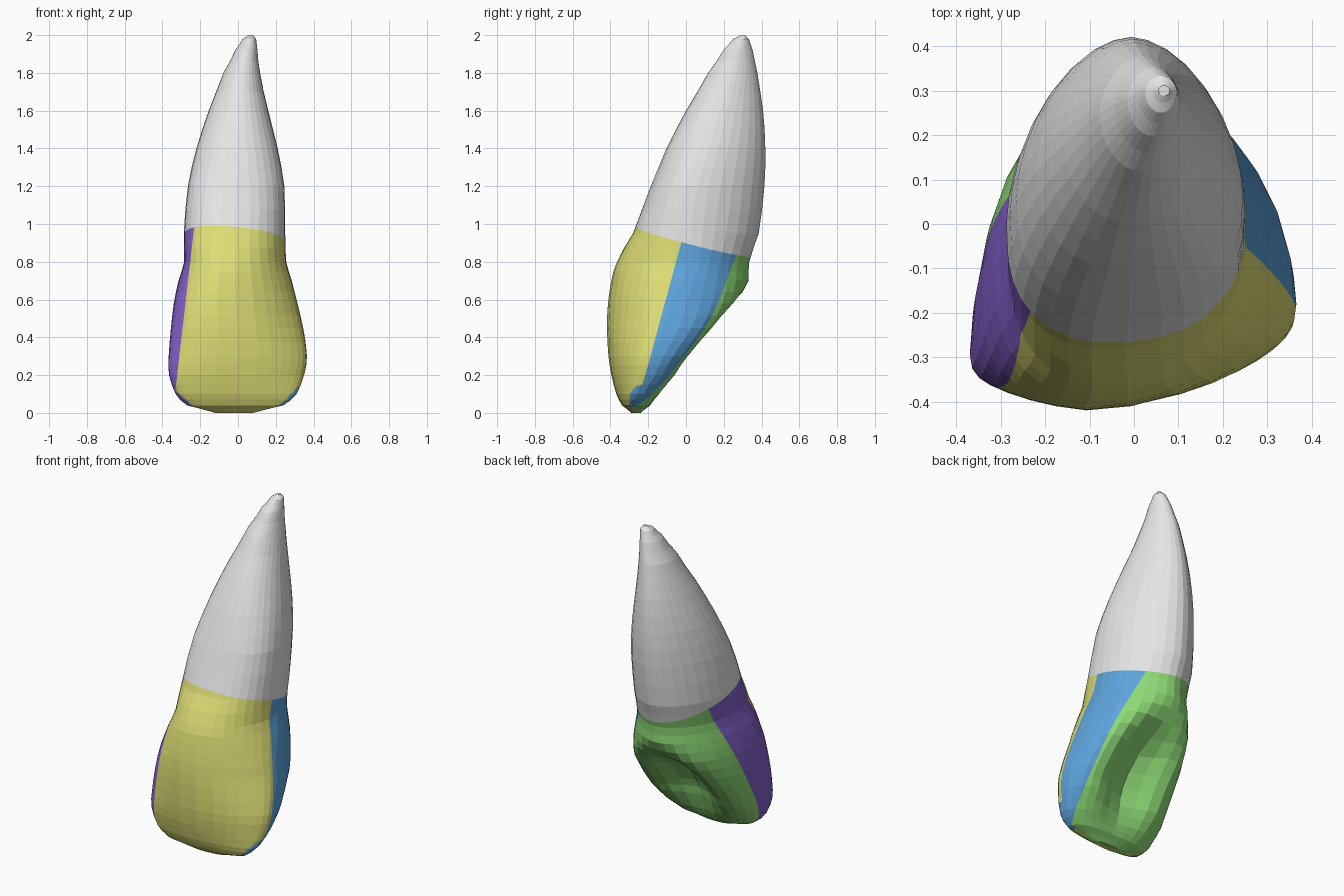
import bpy, bmesh, math
from mathutils import Vector

if "Cube" in bpy.data.objects:
    bpy.data.objects.remove(bpy.data.objects["Cube"], do_unlink=True)

SEGMENTS = 32

# Height, right edge, left edge, front, back, depth of both side edges, hollow depth
SECTIONS = [
    (0, -.12, .08, -.29, -.24, -.27, -.27, 0),
    (.04, -.27, .24, -.34, -.18, -.29, -.28, .01),
    (.1, -.33, .31, -.37, -.11, -.3, -.26, .05),
    (.2, -.365, .35, -.397, 0, -.3, -.215, .13),
    (.3, -.367, .365, -.413, .09, -.28, -.18, .19),
    (.45, -.355, .345, -.422, .235, -.24, -.12, .21),
    (.58, -.34, .315, -.417, .32, -.18, -.08, .08),
    (.7, -.315, .285, -.4, .332, -.1, -.02, 0),
    (.8, -.285, .255, -.37, .335, -.04, .02, 0),
    (.95, -.287, .25, -.285, .385, 0, .03, 0),
    (1.2, -.265, .245, -.19, .415, .05, .06, 0),
    (1.4, -.22, .21, -.105, .42, .12, .12, 0),
    (1.6, -.155, .16, 0, .408, .18, .18, 0),
    (1.8, -.077, .117, .117, .378, .25, .25, 0),
    (1.92, -.015, .103, .197, .353, .28, .28, 0),
    (1.98, .025, .096, .25, .333, .3, .3, 0),
    (2, .055, .08, .288, .312, .3, .3, 0),
]


def make_material(name, colour):
    mat = bpy.data.materials.new(name)
    mat.use_nodes = True
    rgba = (*colour, 1)
    mat.diffuse_color = rgba
    for node in mat.node_tree.nodes:
        if node.type == 'BSDF_PRINCIPLED':
            node.inputs["Base Color"].default_value = rgba
    return mat


def refine(sections):
    """Insert a smoothly interpolated section between each pair."""
    result = []
    last = len(sections) - 1
    for i in range(last):
        before, a = sections[max(i - 1, 0)], sections[i]
        b, after = sections[i + 1], sections[min(i + 2, last)]
        middle = [(9 * (q + r) - p - s) / 16
                  for p, q, r, s in zip(before, a, b, after)]
        middle[0] = (a[0] + b[0]) / 2
        middle[-1] = max(middle[-1], 0)
        result += [a, middle]
    return result + [sections[last]]


def power(value, exponent):
    return math.copysign(abs(value) ** exponent, value)


def fade(z, full, none):
    return min(max((none - z) / (none - full), 0), 1)


def section_points(section):
    """Broad leaning front, narrower hollowed back, skewed side edges."""
    z, right, left, front, back, waist_right, waist_left, hollow = section
    centre, half = (right + left) / 2, (left - right) / 2
    front_shape = 2 + 0.65 * fade(z, 1.1, 1.7)
    back_shape = 1.8 + 0.5 * fade(z, 0.45, 0.72)
    lean = 0.12 * fade(z, 1.1, 1.6) + 0.2 * fade(z, 0.5, 0.95)
    points = []
    for i in range(SEGMENTS):
        angle = math.tau * i / SEGMENTS
        at_back = math.sin(angle) > 0
        shape = 2 / (back_shape if at_back else front_shape)
        across = power(math.cos(angle), shape)
        along = power(math.sin(angle), shape)
        y = waist_right + (waist_left - waist_right) * (across + 1) / 2
        if at_back:
            y += (back - y) * along
            y -= hollow * math.exp(-(across / 0.5) ** 2) * along
        else:
            taper = 1 - lean * max(across + 0.3, 0) ** 1.5
            y += (y - front) * along * taper
        points.append(Vector((centre + half * across, y, z)))
    return points


def above_neck(p):
    return p.z + 0.26 * p.y + 0.07 * p.x > 0.915


def on_left(p):
    return p.x > 0 and not above_neck(p)


def on_right(p):
    return p.x < 0 and not above_neck(p)


def left_corner(p):
    return p.x - 1.1 * p.z > 0.17


def cut(bm, normal, offset, region):
    """Split the faces of one region along the plane normal . p = offset."""
    normal = Vector(normal)
    faces = [f for f in bm.faces if region(f.calc_center_median())]
    edges = {e for f in faces for e in f.edges}
    verts = {v for f in faces for v in f.verts}
    bmesh.ops.bisect_plane(bm, geom=[*verts, *edges, *faces], dist=0.0001,
                           plane_co=normal * offset / normal.length_squared,
                           plane_no=normal)


def zone(p):
    """Material index for a point on the surface."""
    if above_neck(p):
        return 0
    facing_front = p.y < 0.272 * p.z - 0.27
    if p.x < 0:
        outer = p.x < 0.115 * p.z - 0.345 or p.x + 1.1 * p.z < -0.2
        if outer and p.y < 0.49 * p.z - 0.295:
            return 3
        return 1 if facing_front else 4
    if facing_front:
        return 2 if left_corner(p) and p.y > -0.3 else 1
    return 4 if p.y - p.x > 0.79 * p.z - 0.53 else 2


# Loft the root and crown as one closed skin
bm = bmesh.new()
rings = [[bm.verts.new(p) for p in section_points(s)] for s in refine(SECTIONS)]
for lower, upper in zip(rings, rings[1:]):
    for i in range(SEGMENTS):
        j = (i + 1) % SEGMENTS
        bm.faces.new((lower[i], lower[j], upper[j], upper[i]))
bm.faces.new(rings[0][::-1])
bm.faces.new(rings[-1])

# Cut clean borders between the coloured zones
cut(bm, (0.07, 0.26, 1), 0.915, lambda p: True)
cut(bm, (1, 0, 0), 0, lambda p: not above_neck(p))
cut(bm, (0, 1, -0.272), -0.27, lambda p: not above_neck(p))
cut(bm, (-1, 1, -0.79), -0.53, on_left)
cut(bm, (1, 0, -1.1), 0.17, on_left)
cut(bm, (0, 1, 0), -0.3, left_corner)
cut(bm, (1, 0, -0.115), -0.345, on_right)
cut(bm, (1, 0, 1.1), -0.2, on_right)
cut(bm, (0, 1, -0.49), -0.295, on_right)
for face in bm.faces:
    face.material_index = zone(face.calc_center_median())
    face.smooth = False
bmesh.ops.recalc_face_normals(bm, faces=bm.faces[:])

mesh = bpy.data.meshes.new("incisor_tooth")
bm.to_mesh(mesh)
bm.free()
for name, colour in [
    ("root white", (0.78, 0.78, 0.78)),
    ("front yellow", (0.73, 0.73, 0.18)),
    ("left side blue", (0.11, 0.37, 0.72)),
    ("right side purple", (0.23, 0.12, 0.6)),
    ("back green", (0.27, 0.7, 0.18)),
]:
    mesh.materials.append(make_material(name, colour))
tooth = bpy.data.objects.new("incisor_tooth", mesh)
bpy.context.collection.objects.link(tooth)
